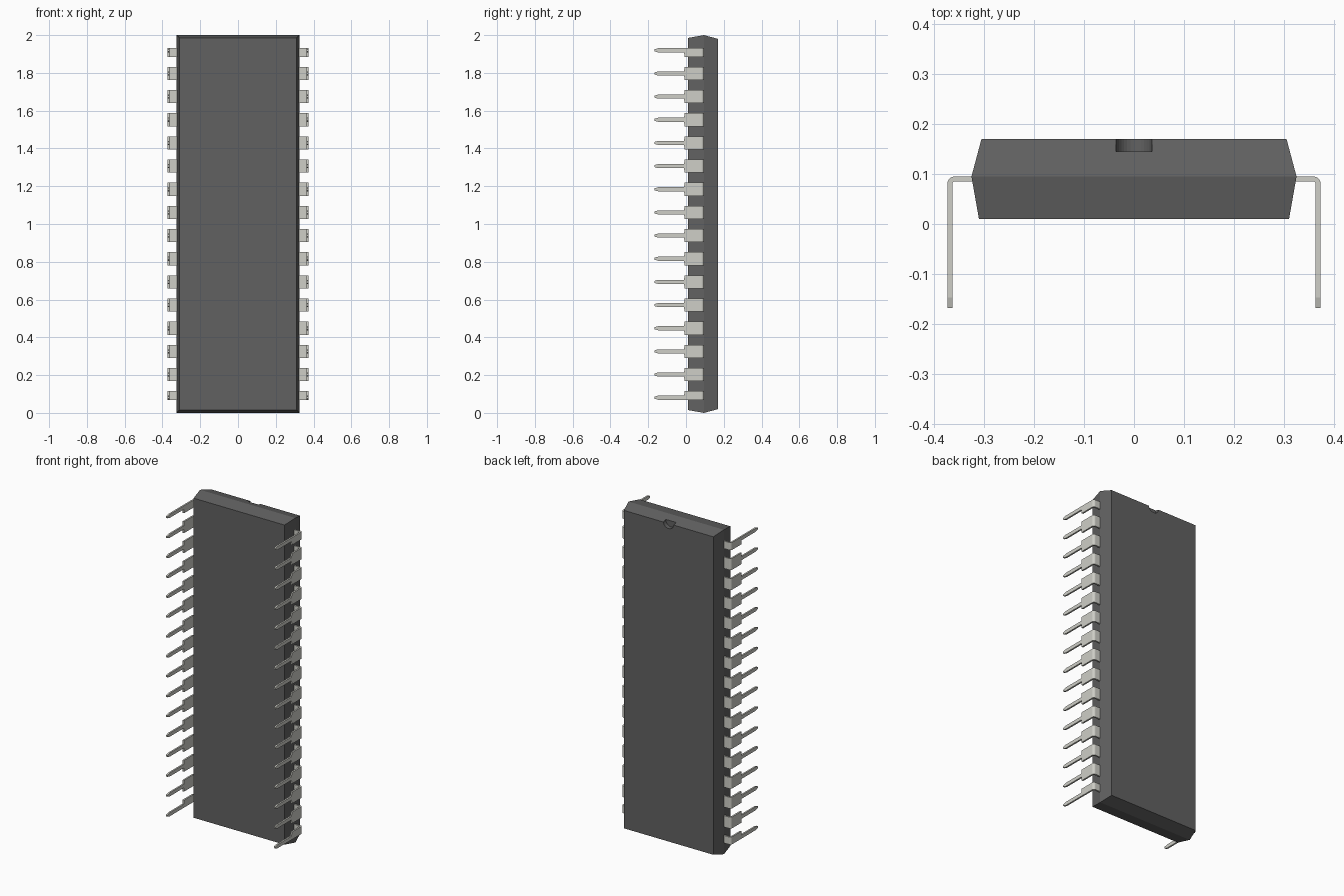
import bpy, bmesh, math

if "Cube" in bpy.data.objects:
    bpy.data.objects.remove(bpy.data.objects["Cube"])

def material(name, rgb):
    m = bpy.data.materials.new(name)
    m.diffuse_color = (*rgb, 1)
    m.use_nodes = True
    m.node_tree.nodes["Principled BSDF"].inputs["Base Color"].default_value = m.diffuse_color
    return m

plastic = material("dark_plastic", (0.12, 0.12, 0.12))
metal = material("pin_metal", (0.62, 0.62, 0.57))

def loft(name, sections, mat):
    """Join equal-sized closed sections into a capped solid."""
    bm = bmesh.new()
    rings = [[bm.verts.new(p) for p in s] for s in sections]
    for a, b in zip(rings, rings[1:]):
        for i in range(len(a)):
            j = (i + 1) % len(a)
            bm.faces.new((a[i], a[j], b[j], b[i]))
    bm.faces.new(rings[0])
    bm.faces.new(rings[-1])
    bmesh.ops.recalc_face_normals(bm, faces=bm.faces)
    me = bpy.data.meshes.new(name)
    bm.to_mesh(me)
    bm.free()
    me.materials.append(mat)
    ob = bpy.data.objects.new(name, me)
    bpy.context.collection.objects.link(ob)
    return ob

# Package body: widest at the mould seam
def rect(y, hx, inset):
    return [(-hx, y, inset), (hx, y, inset), (hx, y, 2 - inset), (-hx, y, 2 - inset)]

body = loft("package_body", [rect(0.01, 0.31, 0.015), rect(0.095, 0.325, 0),
                             rect(0.17, 0.305, 0.02)], plastic)

# Orientation notch in the back face at the top end
bpy.ops.mesh.primitive_cylinder_add(vertices=32, radius=0.036, depth=0.1,
                                    location=(0, 0.195, 1.985),
                                    rotation=(math.pi / 2, 0, 0))
cutter = bpy.context.object
cutter.name = "notch_cutter"
cutter.data.materials.append(plastic)
cutter.hide_render = True
cutter.hide_set(True)
cut = body.modifiers.new("notch", 'BOOLEAN')
cut.operation = 'DIFFERENCE'
cut.solver = 'EXACT'
cut.object = cutter

# Pins: a bent strip with a wide shoulder, a narrow leg and a tapered tip
T, LEG, WIDE = 0.010, 0.011, 0.035
CX, CY, R_IN, R_OUT = 0.359, 0.081, 0.004, 0.014

def pin(name, z, low, high):
    def section(outer, inner, lo, hi):
        return [(*outer, z - lo), (*inner, z - lo), (*inner, z + hi), (*outer, z + hi)]
    s = [section((0.31, CY + R_OUT), (0.31, CY + R_IN), low, high)]
    for i in range(6):
        a = math.pi / 2 * (1 - i / 5)
        c, d = math.cos(a), math.sin(a)
        s.append(section((CX + R_OUT * c, CY + R_OUT * d),
                         (CX + R_IN * c, CY + R_IN * d), low, high))
    for y, lo, hi in ((-0.008, low, high), (-0.010, LEG, LEG),
                      (-0.147, LEG, LEG), (-0.168, 0.005, 0.005)):
        s.append(section((CX + R_OUT, y), (CX + R_IN, y), lo, hi))
    ob = loft(name, s, metal)
    ob.modifiers.new("other_side", 'MIRROR')

# Sixteen mirrored pairs; the end pins have half shoulders
for i in range(16):
    pin(f"pin_pair_{i + 1:02d}", 1 + (i - 7.5) * 0.1226,
        LEG if i == 0 else WIDE, LEG if i == 15 else WIDE)
